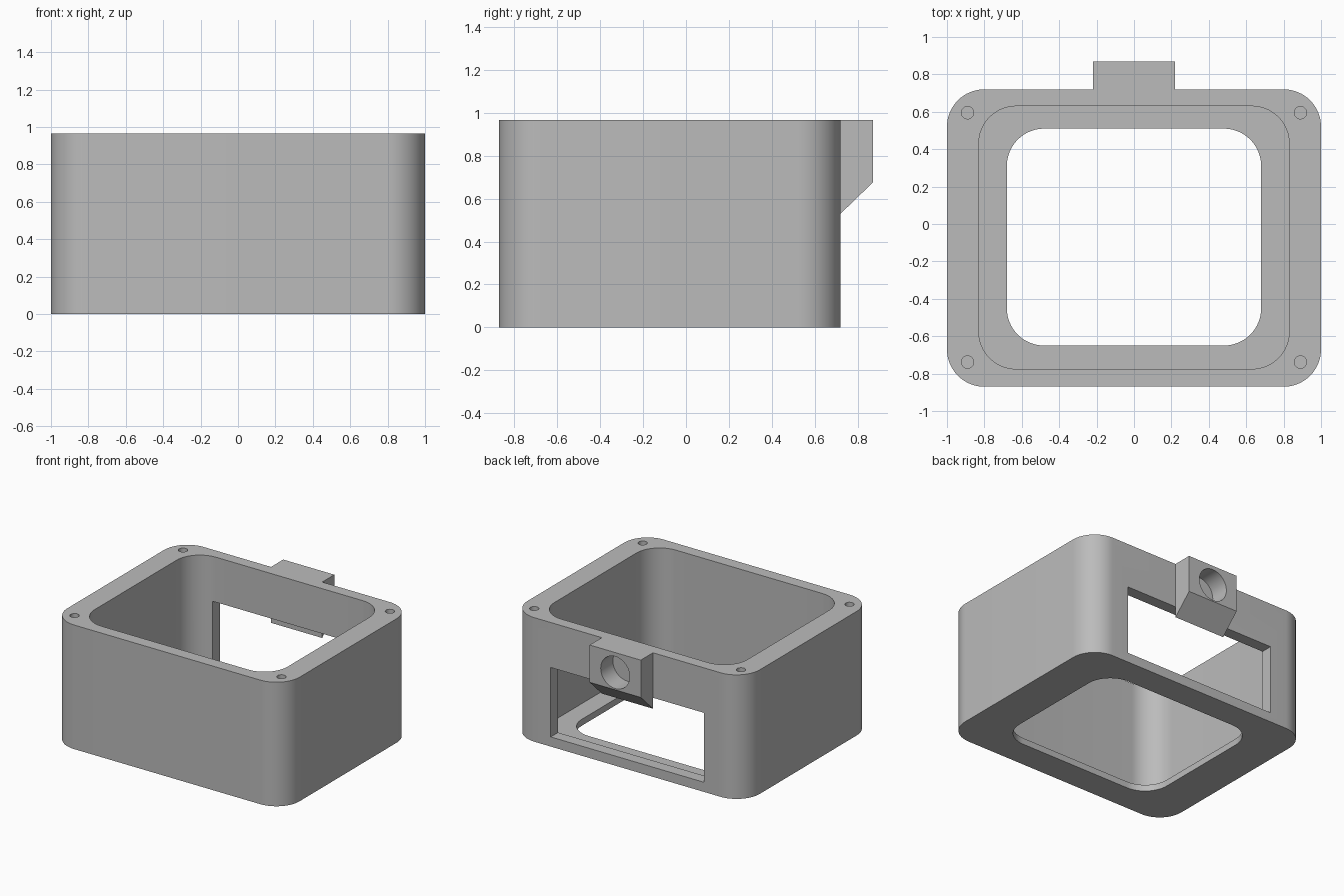
import bpy, bmesh, math
from mathutils import Matrix

if "Cube" in bpy.data.objects:
    bpy.data.objects.remove(bpy.data.objects["Cube"])

grey = bpy.data.materials.new("mid_grey")
grey.use_nodes = True
colour = (0.5, 0.5, 0.5, 1)
grey.diffuse_color = colour
grey.node_tree.nodes["Principled BSDF"].inputs["Base Color"].default_value = colour

HEIGHT = 0.965
BACK = 0.72


def prism(name, outline, offset):
    """Solid made by extruding a closed outline of 3D points."""
    bm = bmesh.new()
    face = bm.faces.new([bm.verts.new(p) for p in outline])
    ext = bmesh.ops.extrude_face_region(bm, geom=[face])
    moved = [v for v in ext["geom"] if isinstance(v, bmesh.types.BMVert)]
    bmesh.ops.translate(bm, verts=moved, vec=offset)
    bmesh.ops.recalc_face_normals(bm, faces=bm.faces)
    mesh = bpy.data.meshes.new(name)
    bm.to_mesh(mesh)
    bm.free()
    mesh.materials.append(grey)
    obj = bpy.data.objects.new(name, mesh)
    bpy.context.collection.objects.link(obj)
    return obj


def rounded_block(name, half_x, y0, y1, z0, z1, r=0.2, steps=16):
    cy, half_y = (y0 + y1) / 2, (y1 - y0) / 2
    pts = []
    for i, (sx, sy) in enumerate([(1, 1), (-1, 1), (-1, -1), (1, -1)]):
        for k in range(steps + 1):
            a = math.pi / 2 * (i + k / steps)
            pts.append((sx * (half_x - r) + r * math.cos(a),
                        cy + sy * (half_y - r) + r * math.sin(a), z0))
    return prism(name, pts, (0, 0, z1 - z0))


def drill(name, centre, radius, depth, upright=True):
    """Round cutter starting slightly outside the surface."""
    pts = []
    for k in range(32):
        a = math.tau * k / 32
        u, v = radius * math.cos(a), radius * math.sin(a)
        pts.append((centre[0] + u, centre[1] + (v if upright else 0.05),
                    centre[2] + (0.05 if upright else v)))
    d = -(depth + 0.05)
    return prism(name, pts, (0, 0, d) if upright else (0, d, 0))


def combine(target, tool, operation="DIFFERENCE"):
    mod = target.modifiers.new(tool.name, "BOOLEAN")
    mod.operation = operation
    mod.solver = "EXACT"
    mod.object = tool
    bpy.context.view_layer.objects.active = target
    bpy.ops.object.modifier_apply(modifier=mod.name)
    bpy.data.objects.remove(tool)


# Housing shell: outer block, cavity, and floor opening
housing = rounded_block("housing", 1, -0.87, BACK, 0, HEIGHT)
combine(housing, rounded_block("cavity", 0.83, -0.775, 0.63, 0.05, 1.2))
combine(housing, rounded_block("floor_opening", 0.68, -0.65, 0.51, -0.2, 0.2))

# Rear window
window = [(-0.66, 0.55, 0.075), (0.66, 0.55, 0.075),
          (0.66, 0.55, 0.615), (-0.66, 0.55, 0.615)]
combine(housing, prism("rear_window", window, (0, 0.4, 0)))

# Rear mounting bracket with sloped underside, keyed into the wall
side = [(0.87, HEIGHT), (0.87, 0.675), (BACK, 0.53),
        (BACK, 0.7), (0.68, 0.7), (0.68, HEIGHT)]
bracket = prism("bracket", [(-0.22, y, z) for y, z in side], (0.44, 0, 0))
combine(housing, bracket, "UNION")
combine(housing, drill("bracket_hole", (0, 0.87, 0.81), 0.125, 0.15, False))

# Corner screw holes
for x in (-0.89, 0.89):
    for y in (-0.738, 0.595):
        combine(housing, drill("screw_hole", (x, y, HEIGHT), 0.033, 0.3))

# Smooth rounded walls, crisp edges
bpy.ops.object.select_all(action="DESELECT")
housing.select_set(True)
bpy.context.view_layer.objects.active = housing
bpy.ops.object.shade_smooth_by_angle(angle=math.radians(30))
